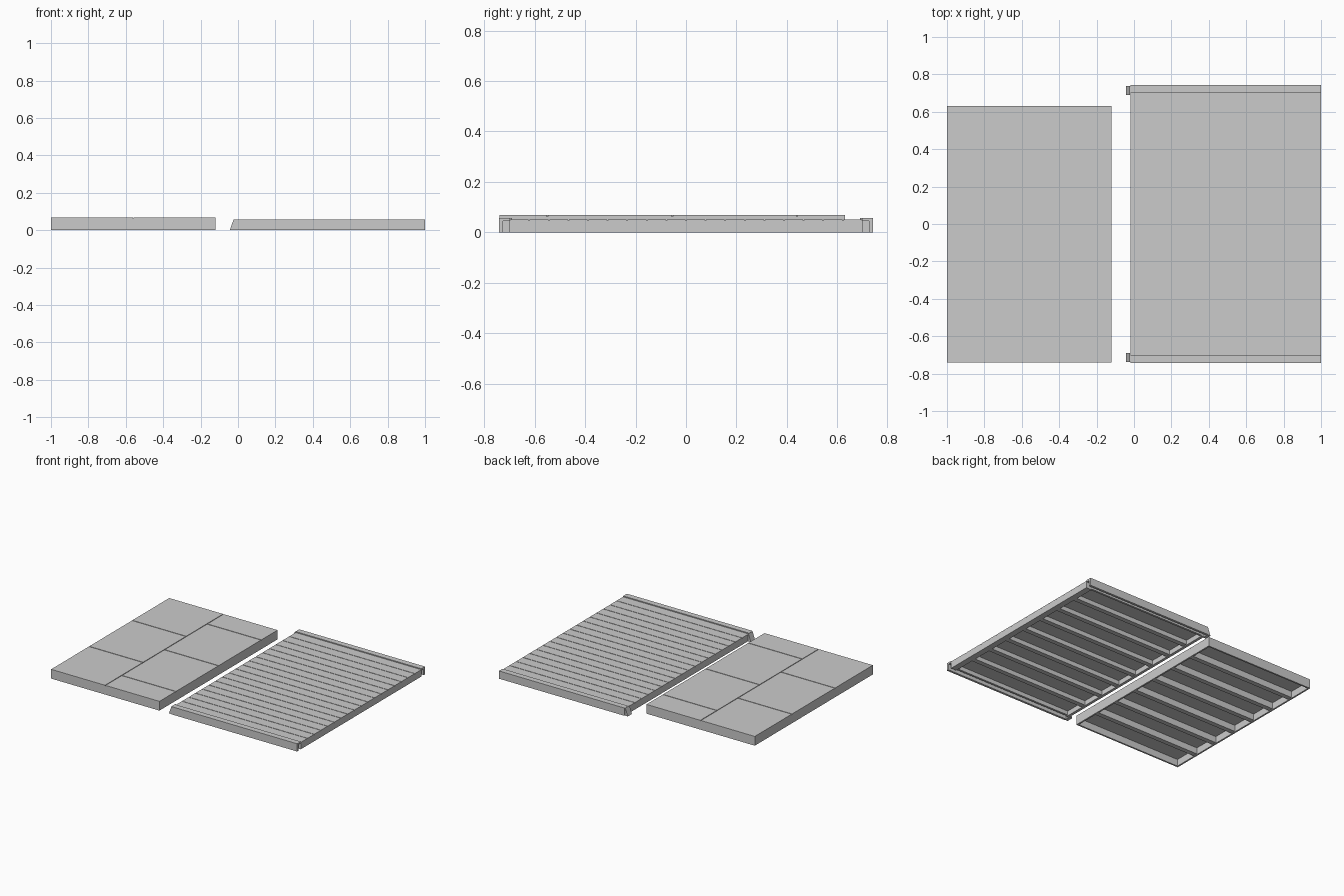
import bpy

if "Cube" in bpy.data.objects:
    bpy.data.objects.remove(bpy.data.objects["Cube"])

grey = bpy.data.materials.new("plain grey")
grey.diffuse_color = (0.6, 0.6, 0.6, 1)
grey.use_nodes = True
grey.node_tree.nodes["Principled BSDF"].inputs["Base Color"].default_value = grey.diffuse_color


def make(name, verts, faces):
    mesh = bpy.data.meshes.new(name)
    mesh.from_pydata(verts, [], faces)
    mesh.materials.append(grey)
    obj = bpy.data.objects.new(name, mesh)
    bpy.context.collection.objects.link(obj)
    return obj


def prism(name, profile, y0, y1):
    """Extrude an x-z profile (counter-clockwise from the front) along y."""
    n = len(profile)
    verts = [(x, y0, z) for x, z in profile] + [(x, y1, z) for x, z in profile]
    faces = [tuple(range(n)), tuple(reversed(range(n, 2 * n)))]
    faces += [(i, i + n, (i + 1) % n + n, (i + 1) % n) for i in range(n)]
    return make(name, verts, faces)


def box(name, x0, x1, y0, y1, z0, z1):
    return prism(name, [(x0, z0), (x1, z0), (x1, z1), (x0, z1)], y0, y1)


def joists(name, x0, x1, y0, y1, count, width, z0, z1):
    for i in range(count):
        y = y0 + (y1 - y0) * (i + 1) / (count + 1)
        box(name, x0, x1, y - width / 2, y + width / 2, z0, z1)


# Smaller platform: thin perimeter skirt under a slab
X0, X1, Y0, Y1, T = -1.0, -0.12, -0.74, 0.63, 0.012
box("tiled_slab", X0, X1, Y0, Y1, 0.05, 0.063)
for x in (X0, X1 - T):
    box("tiled_side_skirt", x, x + T, Y0, Y1, 0, 0.05)
for y in (Y0, Y1 - T):
    box("tiled_end_skirt", X0 + T, X1 - T, y, y + T, 0, 0.05)
joists("tiled_joist", X0 + T, X1 - T, Y0, Y1, 6, 0.035, 0.004, 0.05)

# Staggered sheets with narrow seams
G = 0.0025
columns = [(X0, -0.56 - G, (Y0, -0.30, 0.20, Y1)),
           (-0.56 + G, X1, (Y0, -0.55, -0.055, 0.44, Y1))]
for xa, xb, cuts in columns:
    for ya, yb in zip(cuts, cuts[1:]):
        box("top_sheet", xa, xb, ya + (G if ya > Y0 else 0),
            yb - (G if yb < Y1 else 0), 0.063, 0.068)

# Larger platform: deck slab and side rails
X0, X1, Y = -0.02, 1.0, 0.742
box("plank_slab", X0, X1, -0.70, 0.70, 0.036, 0.046)
box("plank_inner_rail", X0, X0 + 0.02, -0.70, 0.70, 0, 0.036)
box("plank_outer_rail", X1 - 0.045, X1, -0.70, 0.70, 0, 0.036)
joists("plank_joist", X0 + 0.02, X1 - 0.045, -0.70, 0.70, 7, 0.035, 0.004, 0.036)

# Planks with thin gaps
COUNT = 18
step = 1.40 / COUNT
for i in range(COUNT):
    y = -0.70 + i * step
    box("plank", X0, X1, y + 0.002, y + step - 0.002, 0.046, 0.051)

# Raised end rails and wedge-shaped hooks at both ends
for s in (-1, 1):
    def span(a, b):
        return sorted((s * a, s * b))
    box("end_cap", X0, X1, *span(0.70, Y), 0.044, 0.057)
    box("end_rail", X0, X1, *span(Y - 0.016, Y), 0, 0.044)
    box("end_inner_rail", X0, X1, *span(0.685, 0.70), 0.006, 0.036)
    prism("hook", [(-0.044, 0), (X0, 0), (X0, 0.056), (-0.024, 0.056)],
          *span(0.69, 0.738))
